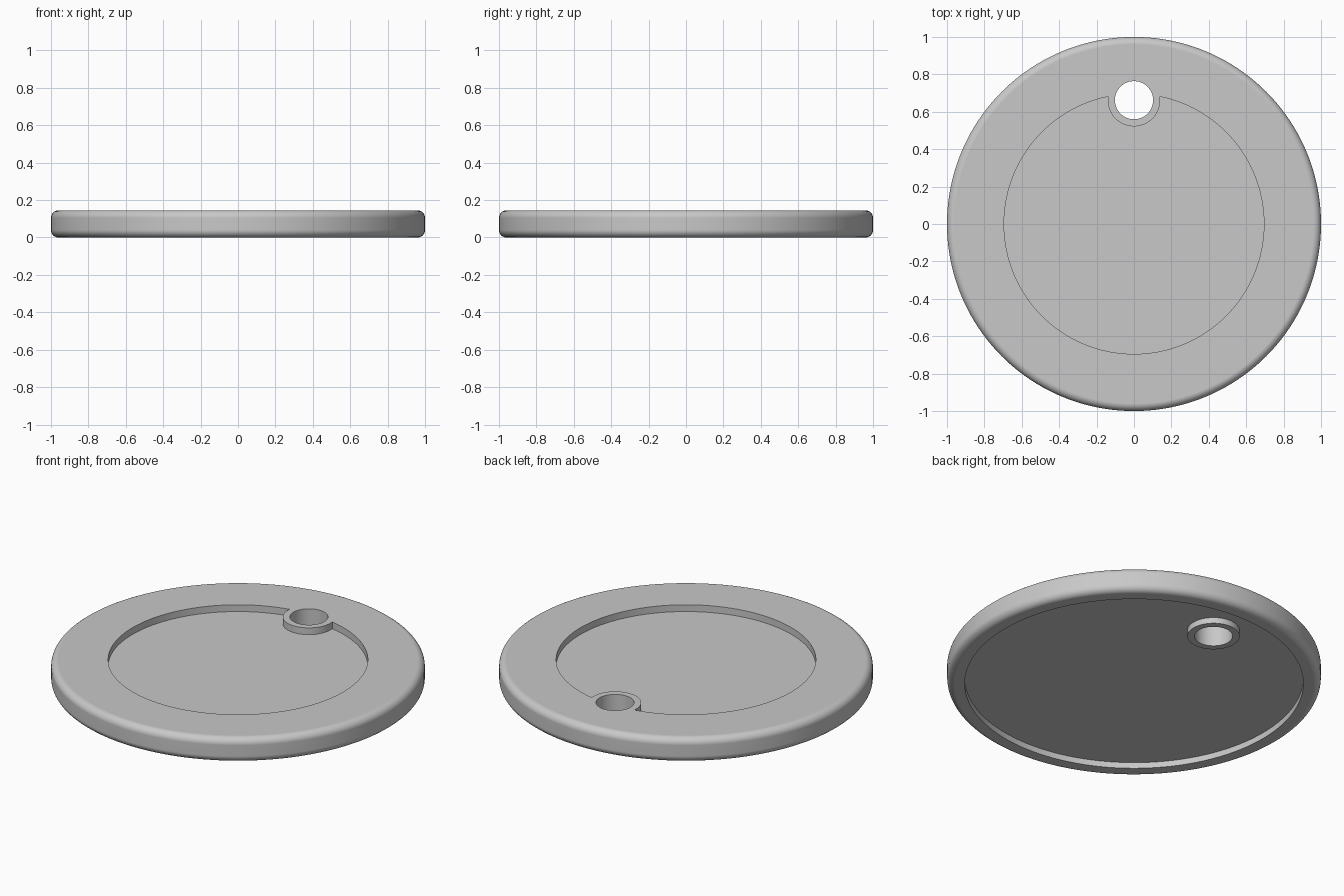
import bpy
import bmesh
import math
from mathutils import Vector

HEIGHT = 0.145
HOLE_Y = 0.662
BOSS_R = 0.14

if "Cube" in bpy.data.objects:
    bpy.data.objects.remove(bpy.data.objects["Cube"], do_unlink=True)

grey = bpy.data.materials.new("plain grey")
grey.use_nodes = True
colour = (0.58, 0.58, 0.58, 1)
grey.diffuse_color = colour
grey.node_tree.nodes["Principled BSDF"].inputs["Base Color"].default_value = colour


def prism(name, outline, z0, z1):
    """Extrude a flat outline between two heights."""
    bm = bmesh.new()
    face = bm.faces.new([bm.verts.new((x, y, z0)) for x, y in outline])
    top = bmesh.ops.extrude_face_region(bm, geom=[face])["geom"]
    verts = [v for v in top if isinstance(v, bmesh.types.BMVert)]
    bmesh.ops.translate(bm, verts=verts, vec=Vector((0, 0, z1 - z0)))
    bmesh.ops.recalc_face_normals(bm, faces=bm.faces)
    mesh = bpy.data.meshes.new(name)
    bm.to_mesh(mesh)
    bm.free()
    mesh.materials.append(grey)
    obj = bpy.data.objects.new(name, mesh)
    bpy.context.collection.objects.link(obj)
    return obj


def circle(radius, y=0, count=128):
    steps = [math.tau * i / count for i in range(count)]
    return [(radius * math.cos(a), y + radius * math.sin(a)) for a in steps]


def apply_modifiers(obj):
    graph = bpy.context.evaluated_depsgraph_get()
    obj.data = bpy.data.meshes.new_from_object(obj.evaluated_get(graph))
    obj.modifiers.clear()


def cut(obj, cutter):
    """Subtract the cutter, then discard it."""
    mod = obj.modifiers.new("cut", 'BOOLEAN')
    mod.operation = 'DIFFERENCE'
    mod.solver = 'EXACT'
    mod.object = cutter
    cutter.hide_render = True
    apply_modifiers(obj)
    bpy.data.objects.remove(cutter, do_unlink=True)


# Disc with rounded rims
disc = prism("disc", circle(1, count=160), 0, HEIGHT)
bevel = disc.modifiers.new("round", 'BEVEL')
bevel.width = 0.04
bevel.segments = 8
bevel.limit_method = 'ANGLE'
bevel.angle_limit = math.radians(40)
apply_modifiers(disc)

# Top recess, leaving a U-shaped lug joined to the rim
lug = [(BOSS_R, 0.85), (-BOSS_R, 0.85)]
for i in range(41):
    a = math.pi + math.pi * i / 40
    lug.append((BOSS_R * math.cos(a), HOLE_Y + BOSS_R * math.sin(a)))
top_recess = prism("top_recess", circle(0.695), HEIGHT - 0.04, 0.3)
cut(top_recess, prism("lug", lug, -0.2, 0.5))
cut(disc, top_recess)

# Bottom recess, leaving a round boss
bottom_recess = prism("bottom_recess", circle(0.906), -0.2, 0.035)
cut(bottom_recess, prism("boss", circle(BOSS_R, HOLE_Y, 80), -0.4, 0.4))
cut(disc, bottom_recess)

# Through hole
cut(disc, prism("hole", circle(0.102, HOLE_Y, 64), -0.4, 0.5))

# Smooth curved walls, flat caps
bpy.ops.object.select_all(action='DESELECT')
disc.select_set(True)
bpy.context.view_layer.objects.active = disc
bpy.ops.object.shade_smooth_by_angle(angle=math.radians(30))
weighted = disc.modifiers.new("flat caps", 'WEIGHTED_NORMAL')
weighted.keep_sharp = True
